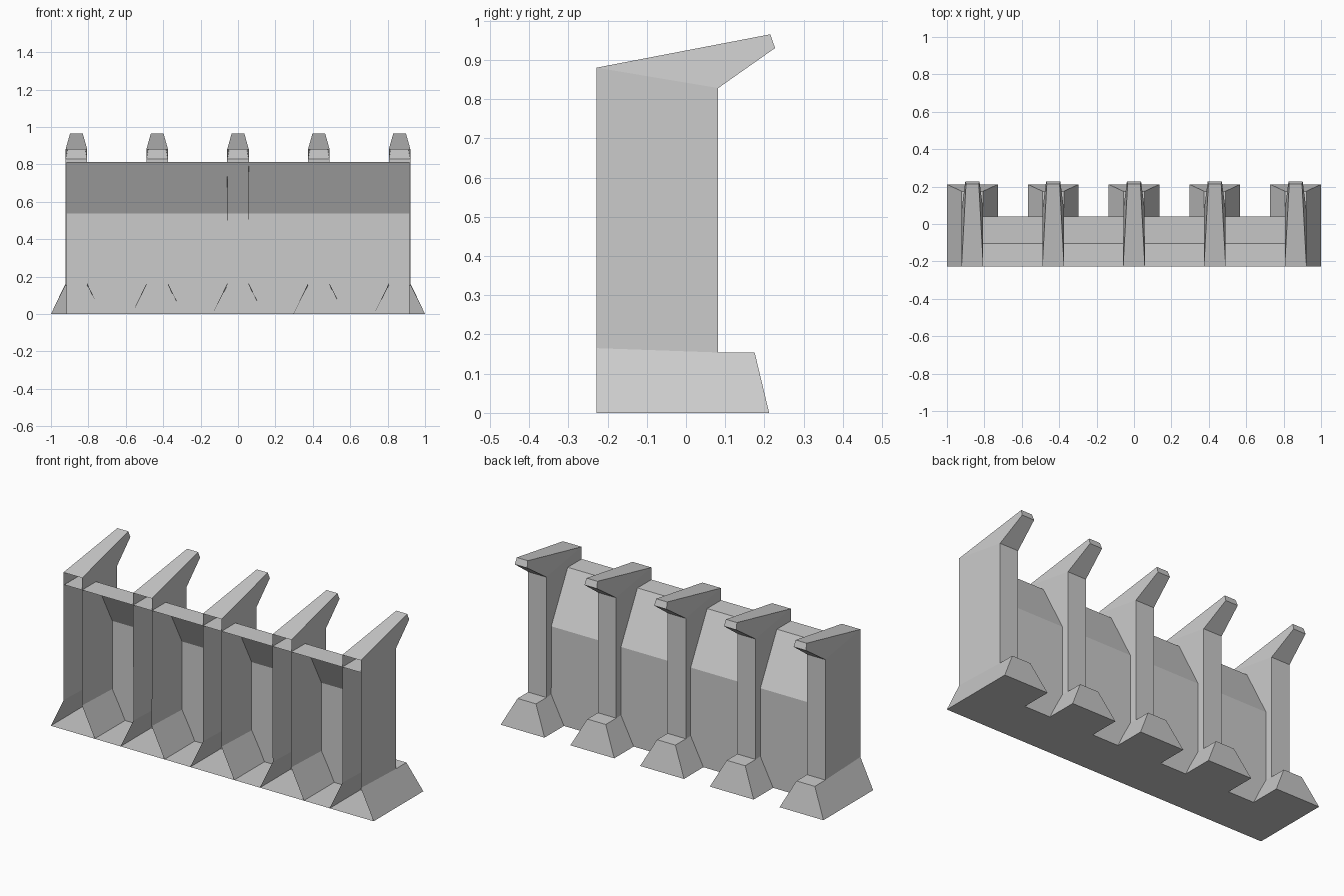
import bpy

if "Cube" in bpy.data.objects:
    bpy.data.objects.remove(bpy.data.objects["Cube"])

FRONT = -0.228
SPACING, POSTS = 0.432, 5
NECK, FLARE = 0.057, 0.136      # half widths of post shaft and foot base
WALL_BACK, FOOT_BACK = 0.04, 0.212
centres = [(i - (POSTS - 1) / 2) * SPACING for i in range(POSTS)]


def make(name, verts, faces, x=0.0):
    me = bpy.data.meshes.new(name)
    me.from_pydata(verts, [], faces)
    me.update()
    ob = bpy.data.objects.new(name, me)
    ob.location.x = x
    bpy.context.collection.objects.link(ob)
    return ob


def ribbon(profile):
    """Left/right vertex pairs and a strip of quads along (half width, y, z) points."""
    verts = [(s * w, y, z) for w, y, z in profile for s in (-1, 1)]
    quads = [(2*i, 2*i + 1, 2*i + 3, 2*i + 2) for i in range(len(profile) - 1)]
    return verts, quads


# posts: open-fronted shells with overhanging beak and flared foot
post = [(0.058, FRONT, 0.88), (0.034, 0.215, 0.965), (0.038, 0.227, 0.93),
        (NECK, 0.082, 0.828), (NECK, 0.082, 0.154), (NECK, 0.175, 0.154),
        (FLARE, FOOT_BACK, 0.0), (FLARE, FRONT, 0.0), (NECK, FRONT, 0.165)]
verts, quads = ribbon(post)
faces = quads[:6]
for side in [(0, 1, 2, 3), (0, 3, 4, 8), (8, 4, 5, 6, 7)]:
    faces.append([2*i for i in side])
    faces.append([2*i + 1 for i in reversed(side)])
for n, x in enumerate(centres):
    make(f"post_{n + 1}", verts, faces, x)

# wall: thin folded sheet running through all posts, open at the front
half = 0.917
make("wall_panel", *ribbon([(half, FRONT, 0.812), (half, -0.105, 0.812),
                            (half, WALL_BACK, 0.537), (half, WALL_BACK, 0.0)]))

# floor plate: comb outline with a tongue under each foot
outline = [(-1.0, FRONT, 0.0)]
for x in centres:
    a, b = x - FLARE, x + FLARE
    outline += [(a, WALL_BACK, 0.0), (a, FOOT_BACK, 0.0),
                (b, FOOT_BACK, 0.0), (b, WALL_BACK, 0.0)]
outline.append((1.0, FRONT, 0.0))
make("floor_plate", outline, [list(range(len(outline)))])
